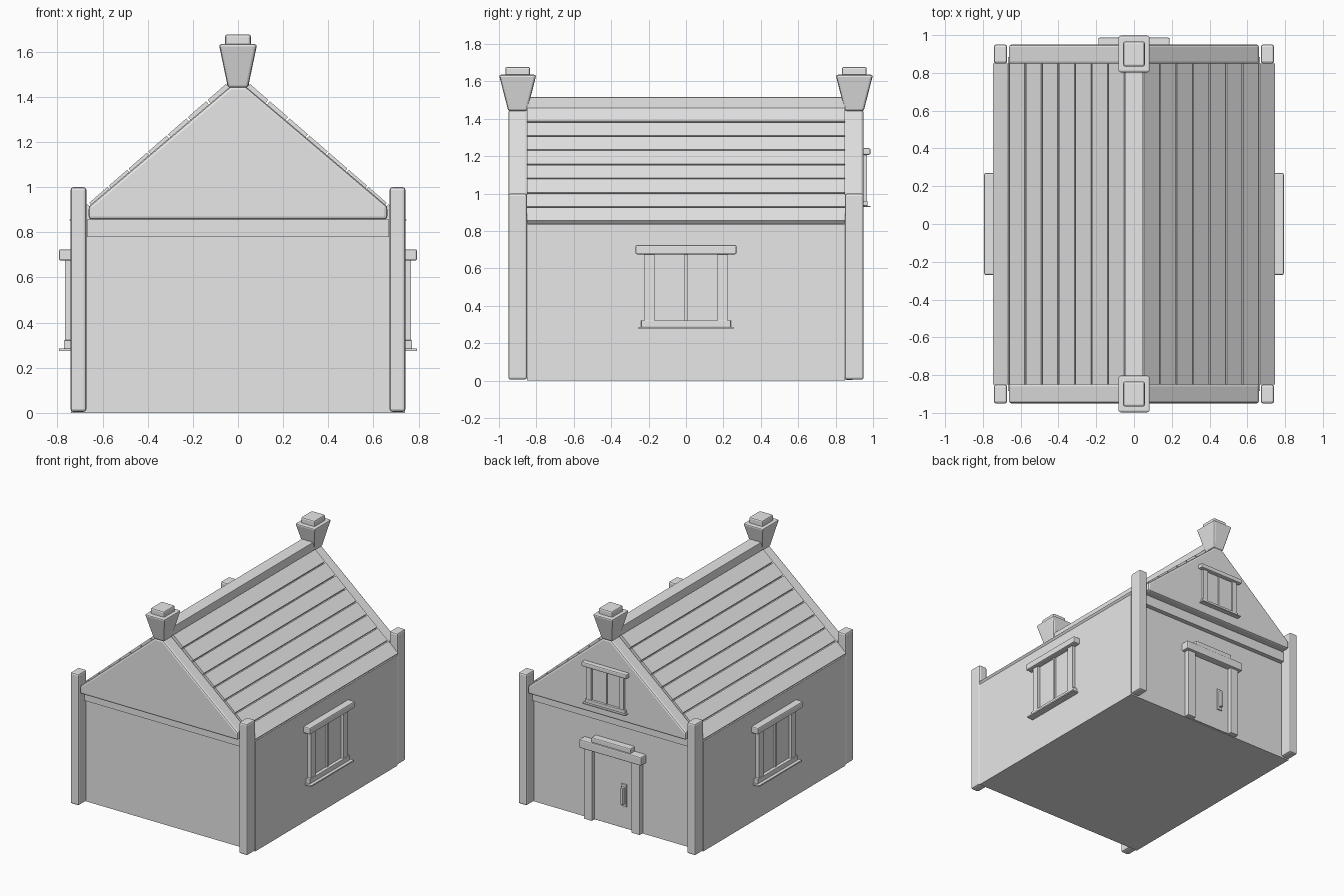
import bpy, bmesh, math
from mathutils import Matrix

cube = bpy.data.objects.get("Cube")
if cube:
    bpy.data.objects.remove(cube, do_unlink=True)

stone = bpy.data.materials.new("pale_grey")
stone.use_nodes = True
GREY = (0.8, 0.8, 0.8, 1)
stone.diffuse_color = GREY
stone.node_tree.nodes["Principled BSDF"].inputs["Base Color"].default_value = GREY


def finish(name, bm, bevel=0.0, matrix=None):
    """Turn a bmesh into a named object with an optional edge bevel."""
    bmesh.ops.recalc_face_normals(bm, faces=bm.faces)
    if matrix:
        bm.transform(matrix)
    mesh = bpy.data.meshes.new(name)
    bm.to_mesh(mesh)
    bm.free()
    mesh.materials.append(stone)
    obj = bpy.data.objects.new(name, mesh)
    bpy.context.collection.objects.link(obj)
    if bevel:
        mod = obj.modifiers.new("edge_bevel", 'BEVEL')
        mod.width = bevel
        mod.segments = 2
    return obj


def box(name, x, y, z, bevel=0.0, matrix=None, taper=None):
    """Box from (min, max) ranges; taper scales the bottom in x and y."""
    bm = bmesh.new()
    bmesh.ops.create_cube(bm, size=1)
    for v in bm.verts:
        if taper and v.co.z < 0:
            v.co.x *= taper[0]
            v.co.y *= taper[1]
        for i, (lo, hi) in enumerate((x, y, z)):
            v.co[i] = (lo + hi) / 2 + v.co[i] * (hi - lo)
    return finish(name, bm, bevel, matrix)


def prism(name, half_profile, y0, y1, bevel=0.0):
    """Mirror a right-hand (x, z) profile and extrude it along y."""
    outline = half_profile + [(-x, z) for x, z in reversed(half_profile)]
    bm = bmesh.new()
    face = bm.faces.new([bm.verts.new((x, y0, z)) for x, z in outline])
    out = bmesh.ops.extrude_face_region(bm, geom=[face])
    for v in out["geom"]:
        if isinstance(v, bmesh.types.BMVert):
            v.co.y = y1
    return finish(name, bm, bevel)


def window(name, matrix):
    """Window facing +y on the plane y = 0, standing on z = 0."""
    box(name + "_lintel", (-.27, .27), (-.01, .052), (.4, .45), .008, matrix)
    box(name + "_ledge", (-.24, .24), (-.01, .03), (.01, .047), .003, matrix)
    box(name + "_sill", (-.255, .255), (-.01, .052), (0, .01), 0, matrix)
    box(name + "_mullion", (-.009, .009), (-.01, .014), (.04, .41), 0, matrix)
    for s in (-1, 1):
        box(name + "_jamb", sorted((s * .168, s * .222)), (-.01, .026),
            (.04, .41), 0, matrix)
        box(name + "_pane", sorted((s * .013, s * .168)), (-.01, .005),
            (.04, .41), 0, matrix)


# Main body with the solid roof core
prism("house_body", [(.74, 0), (.74, .835), (.04, 1.43)], -.85, .85)

# Roof planks: one row on each slope, with narrow gaps
TOP, EAVE, ROWS = (.05, 1.46), (.75, .852), 8
run, drop = EAVE[0] - TOP[0], TOP[1] - EAVE[1]
length = math.hypot(run, drop)
angle = math.atan2(drop, run)
row = length / ROWS
for side in (0, math.pi):
    slope = (Matrix.Rotation(side, 4, 'Z')
             @ Matrix.Translation((TOP[0], 0, TOP[1]))
             @ Matrix.Rotation(angle, 4, 'Y'))
    for i in range(ROWS):
        box("roof_plank", (i * row + .005, (i + 1) * row - .004),
            (-.85, .85), (-.028, 0), 0, slope)
box("ridge_beam", (-.048, .048), (-.85, .85), (1.42, 1.515), .002)

# Gable slabs, bands, corner posts and finials at both ends
for end in (-1, 1):
    prism("gable", [(.662, .857), (.662, .915), (.034, 1.447)],
          end * .845, end * .95, .014)
    box("gable_band", (-.668, .668), sorted((end * .84, end * .885)), (.78, .857))
    for s in (-1, 1):
        box("corner_post", sorted((s * .672, s * .742)),
            sorted((end * .85, end * .95)), (.005, 1.0), .012)
    box("finial_cup", (-.085, .085), (end * .9 - .1, end * .9 + .1),
        (1.44, 1.635), .012, None, (.52, .5))
    box("finial_cap", (-.057, .057), (end * .9 - .066, end * .9 + .066),
        (1.62, 1.677), .01)

# Side windows and the smaller window in the back gable
for turn in (-1, 1):
    window("side_window", Matrix.Translation((-turn * .741, 0, .275))
           @ Matrix.Rotation(turn * math.pi / 2, 4, 'Z'))
window("gable_window", Matrix.Translation((0, .95, .927)) @ Matrix.Scale(.7, 4))

# Back door
box("door_panel", (-.17, .17), (.84, .858), (.005, .55))
box("door_lintel", (-.26, .26), (.84, .91), (.54, .605), .008)
box("door_crest", (-.165, .165), (.84, .9), (.6, .642), .008)
for s in (-1, 1):
    box("door_jamb", sorted((s * .165, s * .235)), (.84, .89), (.003, .55), .003)
box("handle_plate", (-.105, -.06), (.85, .866), (.17, .34), .003)
box("handle_grip", (-.093, -.072), (.86, .89), (.19, .32), .005)
